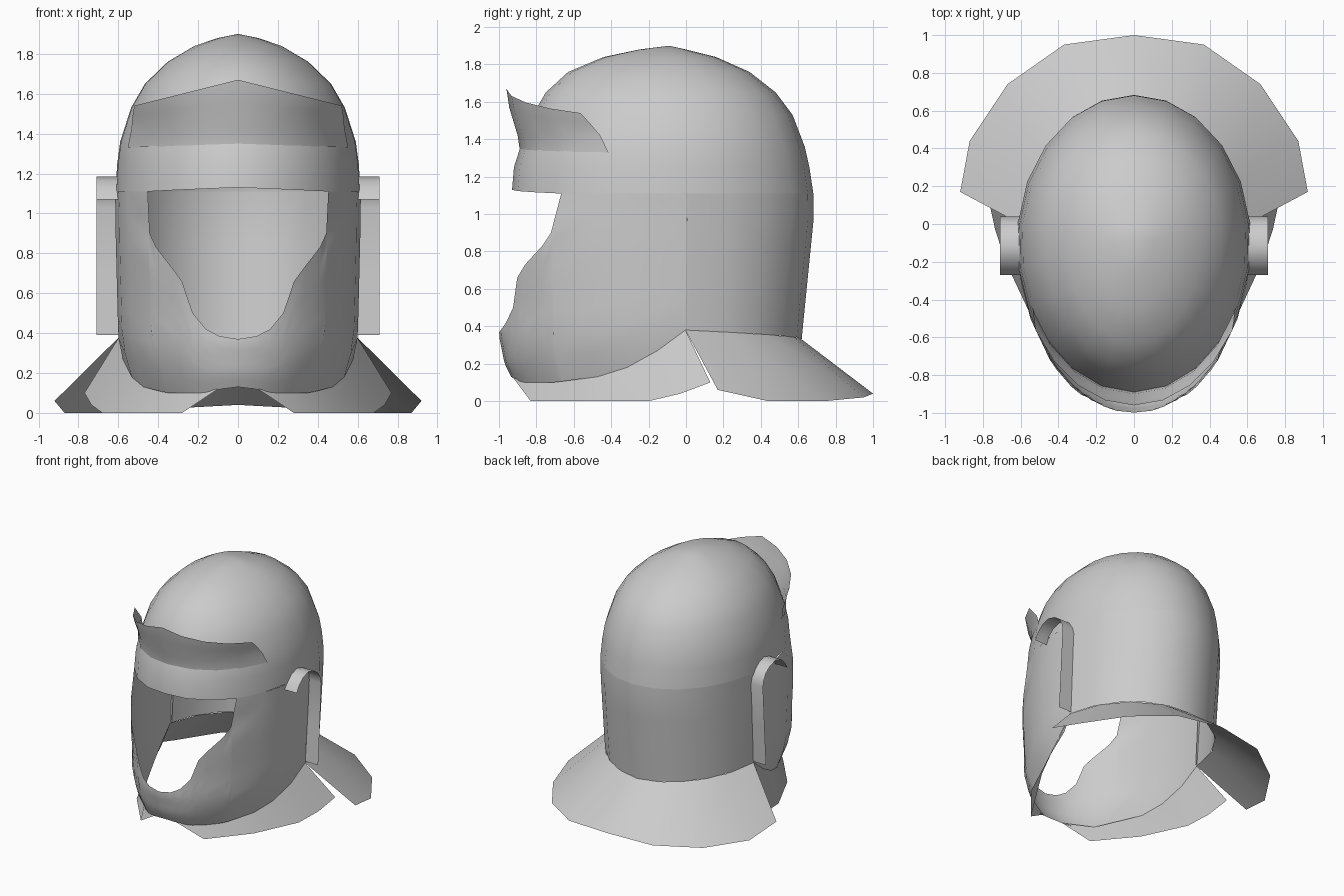
import bpy, bmesh
from math import sin, cos, radians

if "Cube" in bpy.data.objects:
    bpy.data.objects.remove(bpy.data.objects["Cube"], do_unlink=True)

steel = bpy.data.materials.new("plain_grey_metal")
steel.use_nodes = True
GREY = (0.6, 0.6, 0.6, 1)
steel.diffuse_color = GREY
steel.node_tree.nodes["Principled BSDF"].inputs["Base Color"].default_value = GREY

MID_Y = -0.09
# Helmet cross-sections: height, half width, front y, back y
RINGS = [(0.1, 0.52, -0.92, 0.6), (0.2, 0.56, -0.97, 0.61), (0.35, 0.6, -1.0, 0.62),
         (0.5, 0.605, -0.99, 0.635), (0.7, 0.61, -1.01, 0.655), (0.9, 0.615, -1.0, 0.675),
         (1.0, 0.615, -0.97, 0.685), (1.13, 0.62, -0.93, 0.68), (1.25, 0.61, -0.92, 0.66),
         (1.36, 0.595, -0.885, 0.635), (1.53, 0.54, -0.82, 0.57), (1.65, 0.47, -0.75, 0.48),
         (1.76, 0.355, -0.63, 0.34), (1.84, 0.22, -0.44, 0.16), (1.88, 0.1, -0.25, 0.0),
         (1.9, 0, MID_Y, MID_Y)]


def oval(t, z, width, front, back):
    """Point at t degrees around from the front."""
    reach = MID_Y - front if t <= 90 else back - MID_Y
    return (width * sin(radians(t)), MID_Y - reach * cos(radians(t)), z)


def wall(t, z):
    """Point on the helmet wall at angle t and height z."""
    z = max(RINGS[0][0], min(z, RINGS[-1][0]))
    for lo, hi in zip(RINGS, RINGS[1:]):
        if z <= hi[0]:
            f = (z - lo[0]) / (hi[0] - lo[0])
            return oval(t, z, *[p + (q - p) * f for p, q in zip(lo[1:], hi[1:])])


def sheet(name, columns):
    """Smooth thin sheet through columns of points, mirrored across x."""
    bm = bmesh.new()
    grid = [[bm.verts.new(p) for p in col] for col in columns]
    for c, d in zip(grid, grid[1:]):
        for i in range(len(c) - 1):
            bm.faces.new((c[i], d[i], d[i + 1], c[i + 1])).smooth = True
    bmesh.ops.remove_doubles(bm, verts=bm.verts, dist=0.0005)
    bmesh.ops.recalc_face_normals(bm, faces=bm.faces)
    mesh = bpy.data.meshes.new(name)
    bm.to_mesh(mesh)
    bm.free()
    mesh.materials.append(steel)
    ob = bpy.data.objects.new(name, mesh)
    bpy.context.collection.objects.link(ob)
    mirror = ob.modifiers.new("mirror", 'MIRROR')
    mirror.use_clip = True
    return ob


def column(t, low, high, steps):
    return [wall(t, low + (high - low) * i / steps) for i in range(steps + 1)]


# Skull: dome above the rim, with the back wall running down to the neck
AROUND = [0, 16, 32, 47, 63, 80, 97, 114, 131, 148, 164, 180]
dome_heights = [r[0] for r in RINGS if r[0] > 1.2]
sheet("dome", [[wall(t, 1.13 - 0.02 * min(t / 47, 1))] + [wall(t, z) for z in dome_heights]
               for t in AROUND])
BACK = [t for t in AROUND if t >= 97]


def neck_height(t):
    return 0.38 - 0.05 * (t - 97) / 83


sheet("back_wall", [column(t, neck_height(t), 1.11, 6) for t in BACK])

# Cheek guards joined at the chin: angle, lower edge, upper edge round the face opening
CHEEK = [(0, 0.13, 0.37), (9, 0.12, 0.385), (15.5, 0.105, 0.42), (22, 0.1, 0.5),
         (27.5, 0.1, 0.66), (33, 0.1, 0.73), (42, 0.1, 0.83), (46, 0.105, 0.9),
         (47, 0.106, 1.11), (63, 0.13, 1.11), (75, 0.18, 1.11), (86, 0.27, 1.11),
         (97, 0.38, 1.11)]
sheet("cheek_guards", [column(t, low, high, 8) for t, low, high in CHEEK])

# Flared collar under each cheek
cheek_low = {t: wall(t, low) for t, low, high in CHEEK}
sheet("cheek_collar", [
    (cheek_low[97], (0.77, 0.13, 0.1)),
    (cheek_low[86], (0.735, -0.03, 0.04)),
    (cheek_low[75], (0.68, -0.2, 0)),
    (cheek_low[63], (0.52, -0.54, 0)),
    (cheek_low[33], (0.28, -0.83, 0)),
    (cheek_low[9], (0.1, -0.92, 0.12))])

# Wide neck guard
neck_outer = [(0.92, 0.17, 0.06), (0.87, 0.44, 0), (0.67, 0.74, 0), (0.37, 0.95, 0.02), (0, 1, 0.04)]
neck_inner = [wall(t, neck_height(t)) for t in (97, 118, 138, 160, 180)]
sheet("neck_guard", list(zip(neck_inner, neck_outer)))

# Flared brow band: half width, front y, height at centre and ends, end angle
BROW = [(0.605, -0.89, 1.35, 1.33, 66), (0.6, -0.9, 1.42, 1.42, 63),
        (0.61, -0.945, 1.57, 1.49, 60), (0.62, -0.96, 1.67, 1.54, 57)]
sheet("brow_band", [[oval(end * u, z0 + (z1 - z0) * sin(radians(end * u)) / sin(radians(end)),
                          w, front, 0) for w, front, z0, z1, end in BROW]
                    for u in (0, 0.25, 0.5, 0.75, 1)])

# Ear guard: arched strip standing out from the wall
EAR = [(-0.27, 1.07), (-0.24, 1.12), (-0.19, 1.165), (-0.12, 1.185), (-0.05, 1.165),
       (0, 1.13), (0.03, 1.08), (0.04, 1.03), (0.02, 0.7), (0, 0.39)]
sheet("ear_guard", [((0.585, y, z), (0.71, y, z)) for y, z in EAR])
